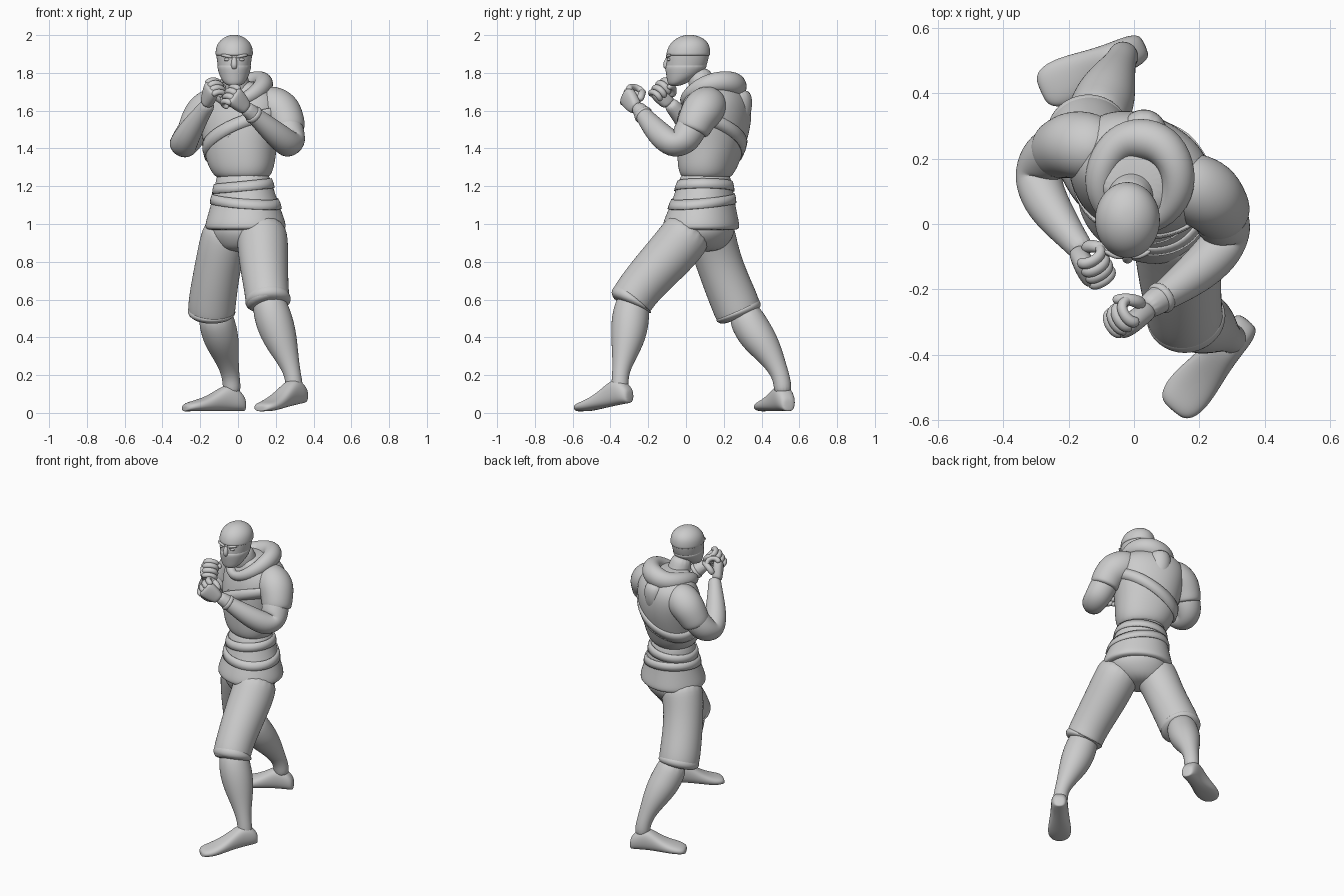
import bpy, bmesh
from math import sin, cos, pi, radians, copysign
from mathutils import Vector as V

Z = V((0, 0, 1))


def loft(name, rings, n=16, closed=False, power=2.0, level=2):
    """Skin through rings of (centre, u axis, v axis)."""
    bm = bmesh.new()
    loops = []
    for c, u, v in rings:
        row = []
        for i in range(n):
            a = 2 * pi * i / n
            ca, sa = cos(a), sin(a)
            ca = copysign(abs(ca) ** (2 / power), ca)
            sa = copysign(abs(sa) ** (2 / power), sa)
            row.append(bm.verts.new(c + u * ca + v * sa))
        loops.append(row)
    pairs = list(zip(loops, loops[1:]))
    if closed:
        pairs.append((loops[-1], loops[0]))
    for p, q in pairs:
        for i in range(n):
            j = (i + 1) % n
            bm.faces.new((p[i], p[j], q[j], q[i]))
    if not closed:
        bm.faces.new(loops[0])
        bm.faces.new(loops[-1])
    return finish(name, bm, level)


def finish(name, bm, level):
    bmesh.ops.recalc_face_normals(bm, faces=bm.faces)
    for f in bm.faces:
        f.smooth = True
    me = bpy.data.meshes.new(name)
    bm.to_mesh(me)
    bm.free()
    ob = bpy.data.objects.new(name, me)
    bpy.context.collection.objects.link(ob)
    if level:
        ob.modifiers.new("smooth", "SUBSURF").levels = level
        ob.modifiers["smooth"].render_levels = level
    return ob


def tube(name, pts, n=14, closed=False, level=2):
    """Round limb through points of (x, y, z, radius)."""
    P = [V(p[:3]) for p in pts]
    rings, u, m = [], None, len(P)
    for i, p in enumerate(P):
        if closed:
            t = (P[(i + 1) % m] - P[i - 1]).normalized()
            u = t.cross(Z).normalized()
        else:
            t = (P[min(i + 1, m - 1)] - P[max(i - 1, 0)]).normalized()
            u = t.orthogonal() if u is None else u - t * u.dot(t)
            u.normalize()
        rings.append((p, u * pts[i][3], t.cross(u) * pts[i][3]))
    return loft(name, rings, n, closed, level=level)


def body_rings(table, yaw, k=1.0):
    """Horizontal rings from rows of (z, x, y, half width, half depth)."""
    a = radians(yaw)
    u, v = V((cos(a), sin(a), 0)), V((-sin(a), cos(a), 0))
    return [(V((x, y, z)), u * rx * k, v * ry * k) for z, x, y, rx, ry in table]


# Torso and tunic skirt, turned so the left shoulder leads
CHEST = [(1.23, .025, .105, .13, .11), (1.27, .022, .11, .16, .14), (1.32, .015, .118, .183, .155),
         (1.42, .012, .135, .197, .175), (1.52, .015, .15, .215, .185), (1.62, .02, .16, .23, .175),
         (1.69, .02, .165, .2, .145), (1.735, .01, .15, .13, .11), (1.76, 0, .13, .08, .08)]
SKIRT = [(1.29, .025, .105, .12, .10), (1.25, .027, .103, .146, .128), (1.19, .032, .098, .158, .145),
         (1.1, .037, .09, .185, .165), (1.02, .04, .08, .213, .192), (.975, .04, .08, .222, .2),
         (.965, .04, .08, .19, .17)]
loft("tunic_chest", body_rings(CHEST, -25), 24, power=2.2)
loft("tunic_skirt", body_rings(SKIRT, -30), 24, power=2.1)


def band(name, table, yaw, z0, tilt, phase, half):
    """Cloth strip wrapped round the body at a slant."""
    rows, n = sorted(table), 48
    bm = bmesh.new()
    cols = []
    for i in range(n):
        a = 2 * pi * i / n
        col = []
        for e in (-half, 0, half):
            z = z0 + tilt * cos(a - phase) + e
            k = max(j for j in range(len(rows) - 1) if rows[j][0] <= z or j == 0)
            f = (z - rows[k][0]) / (rows[k + 1][0] - rows[k][0])
            _, x, y, rx, ry = [p + (q - p) * f for p, q in zip(rows[k], rows[k + 1])]
            w, s = radians(yaw), 1.0 + (.03 if e == 0 else .012)
            px, py = rx * cos(a) * s, ry * sin(a) * s
            col.append(bm.verts.new((x + px * cos(w) - py * sin(w), y + px * sin(w) + py * cos(w), z)))
        cols.append(col)
    for i in range(n):
        p, q = cols[i], cols[(i + 1) % n]
        for j in (0, 1):
            bm.faces.new((p[j], q[j], q[j + 1], p[j + 1]))
    ob = finish(name, bm, 0)
    mod = ob.modifiers.new("thick", "SOLIDIFY")
    mod.thickness, mod.offset = .012, 0


band("chest_sash", CHEST, -25, 1.47, .11, -.3, .035)
band("belt_upper", SKIRT, -30, 1.2, .015, .5, .025)
band("belt_lower", SKIRT, -30, 1.12, .02, 2.8, .025)

# Diamond badge on the chest
bm = bmesh.new()
bmesh.ops.create_cube(bm, size=1)
badge = finish("chest_badge", bm, 0)
badge.scale = (.065, .03, .065)
badge.location = (-.055, -.005, 1.5)
badge.rotation_euler = (radians(-4), radians(38), radians(-25))
badge.modifiers.new("round", "BEVEL").width = .008

# Neck and rolled hood
tube("neck", [(0, .11, 1.66, .085), (-.01, .085, 1.74, .07), (-.02, .06, 1.82, .068)])
tube("hood_roll", [(-.02, -.01, 1.635, .03), (.08, .01, 1.68, .042), (.14, .09, 1.735, .052),
                   (.135, .18, 1.755, .058), (.09, .245, 1.745, .066), (.02, .265, 1.725, .07),
                   (-.05, .25, 1.715, .06), (-.1, .18, 1.715, .052), (-.11, .1, 1.70, .045),
                   (-.08, .03, 1.665, .036)], closed=True)
tube("hood_fold", [(.03, .27, 1.71, .07), (.03, .285, 1.64, .075), (.03, .27, 1.55, .065), (.03, .25, 1.48, .03)])

# Head, with the mask and cap as thin shells leaving an eye slit
HEAD = [(1.73, -.02, -.06, .03, .025), (1.745, -.02, -.048, .055, .05), (1.78, -.02, -.018, .076, .085),
        (1.82, -.02, -.002, .088, .108), (1.86, -.02, .006, .094, .114), (1.9, -.02, .012, .1, .117),
        (1.94, -.02, .016, .096, .11), (1.972, -.02, .02, .076, .088), (1.993, -.02, .02, .045, .052),
        (2.001, -.02, .02, .016, .018)]
loft("head", body_rings(HEAD, 0, .975), 20)
loft("face_mask", body_rings(HEAD[:5], 0, 1.015), 20)
loft("head_cap", body_rings([(1.885, -.02, .011, .098, .115)] + HEAD[5:], 0, 1.015), 20)
tube("nose", [(-.02, -.09, 1.885, .012), (-.02, -.102, 1.86, .016), (-.02, -.108, 1.838, .018),
              (-.02, -.095, 1.82, .014)], 10)
for side, sx in (("left", 1), ("right", -1)):
    x = -.02 + sx * .038
    tube(side + "_eye", [(x - .018, -.088, 1.869, .006), (x, -.094, 1.872, .01), (x + .018, -.088, 1.869, .006)], 8)
    tube(side + "_brow", [(x - sx * .03, -.1, 1.882, .008), (x, -.1, 1.89, .01), (x + sx * .035, -.08, 1.895, .008)], 8)

# Sleeves and arms
tube("left_sleeve", [(.1, .14, 1.64, .08), (.17, .12, 1.635, .11), (.23, .085, 1.6, .115), (.255, .055, 1.55, .1),
                     (.265, .035, 1.5, .096), (.267, .03, 1.487, .08)])
tube("left_arm", [(.25, .06, 1.57, .08), (.265, .02, 1.49, .088), (.28, -.02, 1.43, .082), (.275, -.06, 1.415, .074),
                  (.225, -.12, 1.455, .072), (.15, -.18, 1.52, .06), (.07, -.235, 1.59, .042), (.03, -.262, 1.625, .04)])
tube("right_sleeve", [(-.06, .2, 1.64, .08), (-.13, .235, 1.625, .11), (-.185, .245, 1.585, .108),
                      (-.215, .235, 1.53, .098), (-.235, .225, 1.485, .092), (-.238, .223, 1.475, .075)])
tube("right_arm", [(-.2, .24, 1.56, .08), (-.245, .22, 1.48, .086), (-.285, .185, 1.425, .08), (-.295, .14, 1.41, .075),
                   (-.275, .075, 1.455, .072), (-.23, .01, 1.53, .06), (-.175, -.06, 1.61, .042), (-.15, -.09, 1.645, .04)])
tube("left_cuff", [(.095, -.217, 1.568, .05), (.083, -.226, 1.578, .053), (.07, -.235, 1.59, .048)])


def fist(side, centre, d, s):
    """Closed hand: d points along the forearm, s picks the palm side."""
    c, d = V(centre), V(d).normalized()
    w = (Z - d * d.z).normalized()
    p = d.cross(w) * s

    def at(a, b, e, r):
        return (*(c + d * a + w * b + p * e), r)
    back = [(-.07, .035, .03), (-.04, .045, .032), (0, .055, .034), (.04, .058, .034), (.055, .05, .026)]
    loft(side + "_palm", [(c + d * a - p * .012, w * hw, p * hd) for a, hw, hd in back], 12, power=2.6)
    for i, r in enumerate((.0185, .0195, .019, .017)):
        b = .047 - .031 * i
        k = .06 - abs(i - 1) * .005
        tube(f"{side}_finger_{i + 1}", [at(.03, b, -.022, r), at(k, b, -.012, r * 1.1), at(k + .006, b, .02, r),
                                        at(k - .008, b, .05, r), at(.018, b, .056, r), at(-.005, b, .04, r * .85)], 8)
    tube(side + "_thumb", [at(-.04, .03, .01, .022), at(-.005, .055, .035, .022), at(.025, .045, .066, .018),
                           at(.035, .015, .078, .015)], 8)


fist("left", (-.005, -.285, 1.652), (-.6, -.45, .62), 1)
fist("right", (-.14, -.122, 1.685), (.25, -.5, .72), -1)

# Baggy trousers gathered below the knee
loft("trouser_seat", body_rings([(1.04, .04, .09, .17, .15), (.97, .04, .085, .2, .18), (.9, .03, .085, .17, .14),
                                 (.85, .015, .085, .09, .09)], -30), 20)
tube("left_trouser_leg", [(.12, .04, 1, .13), (.13, -.02, .91, .138), (.135, -.1, .82, .133), (.142, -.18, .735, .126),
                          (.15, -.245, .66, .12), (.155, -.28, .61, .119), (.16, -.295, .58, .116),
                          (.163, -.3, .568, .085)], 18)
tube("left_trouser_cuff", [(.157, -.268, .615, .1), (.158, -.28, .605, .124), (.16, -.292, .583, .124),
                           (.162, -.3, .565, .09)], 18)
tube("right_trouser_leg", [(-.04, .12, 1, .13), (-.075, .14, .91, .13), (-.1, .17, .81, .124), (-.12, .21, .7, .125),
                           (-.135, .252, .6, .128), (-.14, .275, .54, .127), (-.14, .285, .515, .12),
                           (-.14, .29, .503, .085)], 18)
tube("right_trouser_cuff", [(-.138, .266, .56, .1), (-.14, .272, .55, .13), (-.14, .283, .522, .13),
                            (-.14, .29, .503, .09)], 18)

# Bare lower legs
tube("left_shin", [(.15, -.27, .64, .08), (.175, -.29, .54, .1), (.2, -.298, .46, .102), (.228, -.31, .38, .09),
                   (.258, -.328, .3, .066), (.285, -.345, .22, .046), (.297, -.35, .16, .046), (.3, -.35, .09, .05)])
tube("right_shin", [(-.13, .29, .56, .09), (-.105, .345, .45, .1), (-.085, .395, .38, .094), (-.065, .445, .31, .073),
                    (-.046, .485, .235, .052), (-.035, .51, .17, .047), (-.03, .515, .09, .05)])


def foot(name, heel, toe, lift):
    """Flat-soled foot from heel to toe, heel raised by lift."""
    h, t = V((*heel, 0)), V((*toe, 0))
    side = (t - h).normalized().cross(Z)
    prof = [(0, .025, .06), (.03, .042, .085), (.13, .052, .125), (.28, .053, .15), (.45, .058, .115),
            (.62, .068, .08), (.8, .075, .06), (.93, .066, .048), (.99, .045, .036), (1.0, .02, .024)]
    rings = []
    for f, w, ht in prof:
        c = h.lerp(t, f) + Z * (.008 + ht / 2 + lift * max(0, 1 - f / .8))
        rings.append((c, side * w, Z * ht / 2))
    loft(name, rings, 14, power=2.5)


foot("left_foot", (.35, -.295), (.118, -.57), .045)
foot("right_foot", (.035, .545), (-.285, .405), 0)
